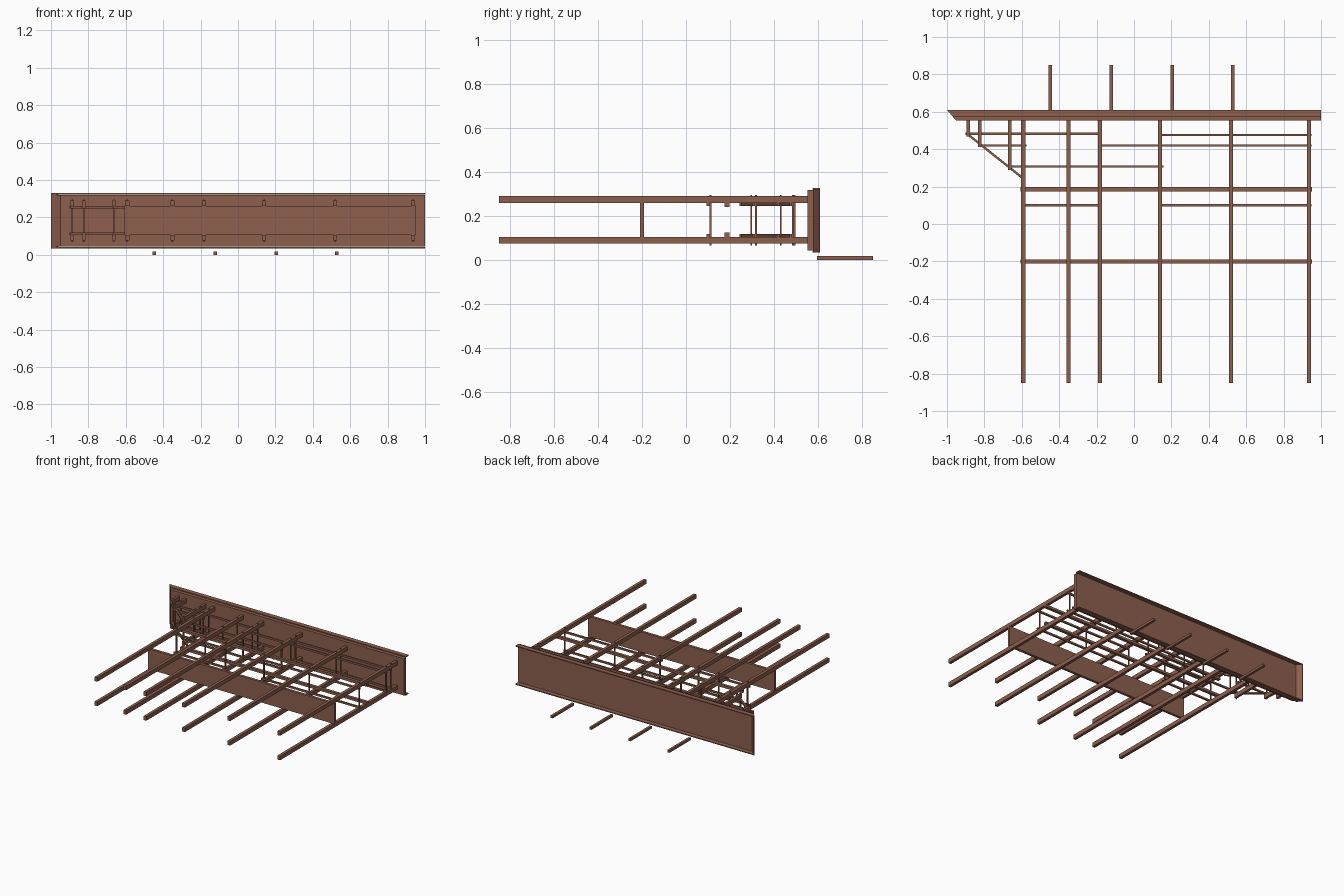
import bpy, bmesh, math

if "Cube" in bpy.data.objects:
    bpy.data.objects.remove(bpy.data.objects["Cube"])

wood = bpy.data.materials.new("brown_timber")
wood.diffuse_color = (0.27, 0.117, 0.076, 1)
wood.use_nodes = True
wood.node_tree.nodes["Principled BSDF"].inputs["Base Color"].default_value = wood.diffuse_color


def prism(name, outline, z0, z1):
    """Extrude a plan outline (x, y points) from z0 up to z1."""
    bm = bmesh.new()
    face = bm.faces.new([bm.verts.new((x, y, z0)) for x, y in outline])
    top = bmesh.ops.extrude_face_region(bm, geom=[face])["geom"]
    bmesh.ops.translate(bm, vec=(0, 0, z1 - z0),
                        verts=[v for v in top if isinstance(v, bmesh.types.BMVert)])
    bmesh.ops.recalc_face_normals(bm, faces=bm.faces)
    mesh = bpy.data.meshes.new(name)
    bm.to_mesh(mesh)
    bm.free()
    mesh.materials.append(wood)
    ob = bpy.data.objects.new(name, mesh)
    bpy.context.collection.objects.link(ob)
    return ob


def box(name, x0, x1, y0, y1, z0, z1):
    return prism(name, [(x0, y0), (x1, y0), (x1, y1), (x0, y1)], z0, z1)


def bar(name, p, q, w, z0, z1):
    """Straight bar of width w in plan, between points p and q."""
    dx, dy = q[0] - p[0], q[1] - p[1]
    k = w / 2 / math.hypot(dx, dy)
    nx, ny = -dy * k, dx * k
    return prism(name, [(p[0] + nx, p[1] + ny), (p[0] - nx, p[1] - ny),
                        (q[0] - nx, q[1] - ny), (q[0] + nx, q[1] + ny)], z0, z1)


# long wall board with mitred left end, and the channel lips behind it
prism("wall_board", [(-0.95, 0.553), (1, 0.553), (1, 0.58), (-0.975, 0.58)], 0.043, 0.32)
lip = [(-0.97, 0.575), (1, 0.575), (1, 0.61), (-1, 0.61)]
prism("bottom_lip", lip, 0.034, 0.041)
prism("top_lip", lip, 0.322, 0.329)
prism("mitred_end_cap", [(-0.965, 0.578), (-0.96, 0.58), (-0.993, 0.61), (-1, 0.61)], 0.034, 0.329)

# joists and short stubs, in a lower and an upper layer
joists = [-0.592, -0.351, -0.182, 0.14, 0.519, 0.936]
stubs = [(-0.886, 0.468), (-0.825, 0.412), (-0.664, 0.29)]
for layer, z0, z1 in (("lower", 0.075, 0.106), ("upper", 0.26, 0.291)):
    for x in joists:
        box(layer + "_joist", x - 0.011, x + 0.011, -0.85, 0.555, z0, z1)
    for x, y in stubs:
        box(layer + "_stub", x - 0.009, x + 0.009, y, 0.555, z0, z1)

# cross bars between the layers: y, start x, end x
cross = [(0.483, -0.9, -0.17), (0.476, 0.128, 0.95), (0.42, -0.835, -0.575),
         (0.42, -0.192, 0.95), (0.308, -0.672, 0.157),
         (0.1, -0.605, -0.17), (0.1, 0.128, 0.95)]
for layer, z0, z1 in (("lower", 0.106, 0.119), ("upper", 0.247, 0.26)):
    for y, x0, x1 in cross:
        box(layer + "_cross_bar", x0, x1, y - 0.006, y + 0.006, z0, z1)
    # diagonal corner brace
    bar(layer + "_corner_brace", (-0.892, 0.482), (-0.597, 0.247), 0.012, z0, z1)

# tie rods through both layers wherever a cross bar ends or meets a joist
supports = joists + [s[0] for s in stubs]
for y, x0, x1 in cross:
    for x in supports:
        reach = dict(stubs).get(x, -1)
        if x0 <= x <= x1 and y >= reach:
            off = -0.011 if y == 0.308 and x in dict(stubs) else 0.011
            box("tie_rod", x - 0.004, x + 0.004, y + off - 0.004, y + off + 0.004, 0.067, 0.296)

# main blocking board and pair of main rails
box("blocking_board", -0.607, 0.952, -0.21, -0.19, 0.106, 0.26)
box("lower_rail", -0.607, 0.952, 0.175, 0.197, 0.106, 0.125)
box("upper_rail", -0.607, 0.952, 0.175, 0.197, 0.241, 0.26)

# ground sticks behind the wall
for x in (-0.448, -0.122, 0.204, 0.528):
    box("ground_stick", x - 0.009, x + 0.009, 0.595, 0.85, 0, 0.018)
